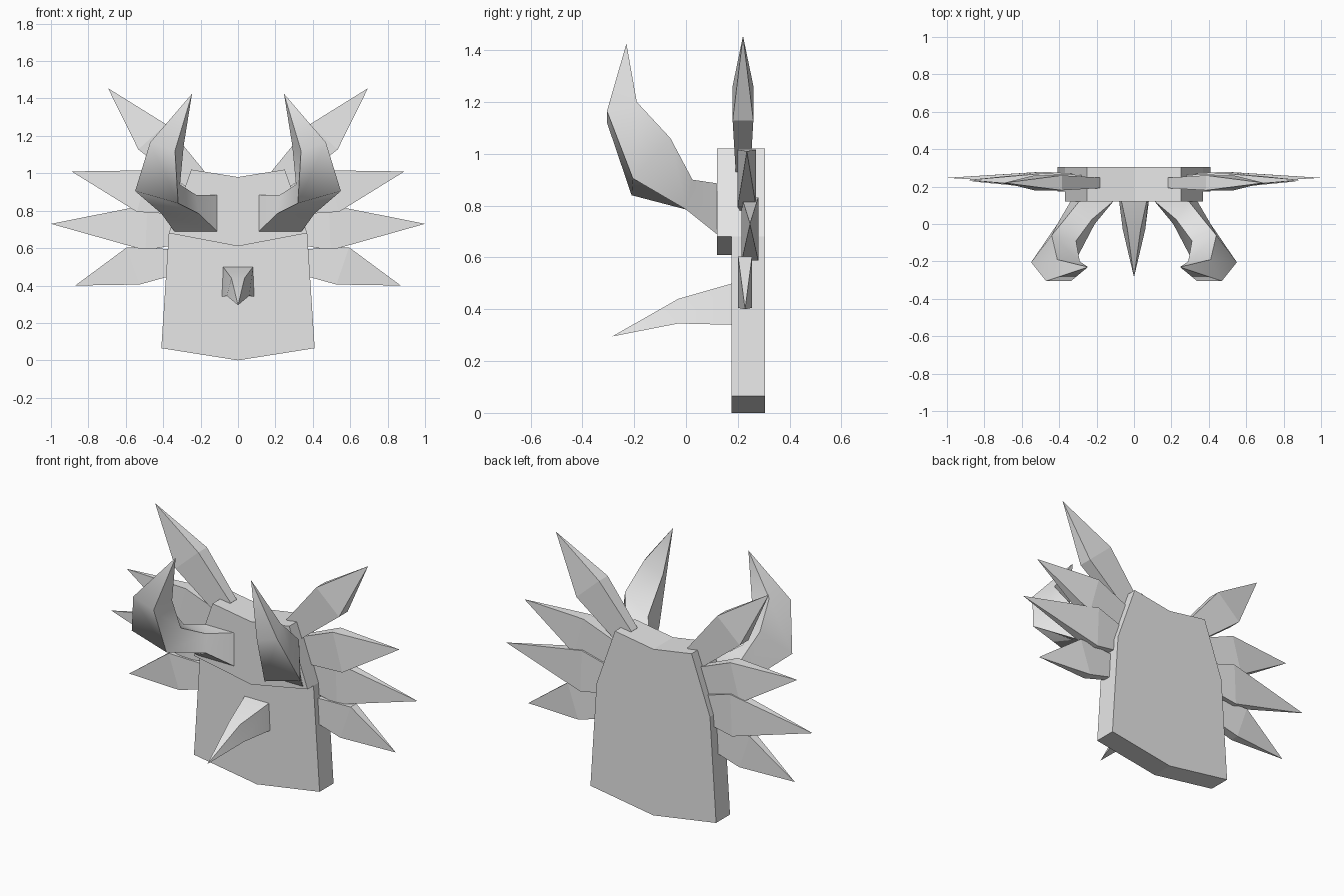
import bpy, bmesh
from mathutils import Vector

cube = bpy.data.objects.get("Cube")
if cube:
    bpy.data.objects.remove(cube, do_unlink=True)

# One plain grey for every part
grey = bpy.data.materials.new("plain_grey")
grey.use_nodes = True
grey.diffuse_color = (0.8, 0.8, 0.8, 1)
grey.node_tree.nodes["Principled BSDF"].inputs["Base Color"].default_value = (0.8, 0.8, 0.8, 1)


def finish(name, bm):
    bmesh.ops.recalc_face_normals(bm, faces=bm.faces[:])
    mesh = bpy.data.meshes.new(name)
    bm.to_mesh(mesh)
    bm.free()
    mesh.materials.append(grey)
    obj = bpy.data.objects.new(name, mesh)
    bpy.context.collection.objects.link(obj)


def slab(name, half_outline, y_front, y_back):
    """Extrude a left-right symmetric x/z outline from front to back."""
    mirrored = [(-x, z) for x, z in reversed(half_outline) if x > 0]
    bm = bmesh.new()
    face = bm.faces.new([bm.verts.new((x, y_front, z)) for x, z in half_outline + mirrored])
    new = bmesh.ops.extrude_face_region(bm, geom=[face])["geom"]
    verts = [v for v in new if isinstance(v, bmesh.types.BMVert)]
    bmesh.ops.translate(bm, verts=verts, vec=(0, y_back - y_front, 0))
    finish(name, bm)


def spike(name, rings, tip, side=1, smooth=False):
    """Four-sided loft through the rings, ending in a point."""
    bm = bmesh.new()
    loops = [[bm.verts.new((side * x, y, z)) for x, y, z in ring] for ring in rings]
    end = bm.verts.new((side * tip[0], tip[1], tip[2]))
    bm.faces.new(loops[0])
    for i in range(4):
        j = (i + 1) % 4
        for a, b in zip(loops, loops[1:]):
            bm.faces.new((a[i], a[j], b[j], b[i]))
        bm.faces.new((loops[-1][i], loops[-1][j], end))
    if smooth:
        # Smooth along the length, crisp at the four corner edges and base
        for f in bm.faces:
            f.smooth = True
        for i in range(4):
            chain = [loop[i] for loop in loops] + [end]
            for a, b in zip(chain, chain[1:]):
                bm.edges.get((a, b)).smooth = False
            bm.edges.get((loops[0][i], loops[0][i - 1])).smooth = False
    finish(name, bm)


# Head plate and the raised brow on its upper front
slab("head_plate", [(0, 0), (0.41, 0.065), (0.37, 0.68), (0.25, 1.02), (0, 0.98)], 0.175, 0.305)
slab("brow_plate", [(0, 0.61), (0.37, 0.68), (0.25, 1.02), (0, 0.98)], 0.12, 0.175)

# Nose horn
spike("nose_horn", [
    [(-0.08, 0.18, 0.5), (0.08, 0.18, 0.5), (0.087, 0.18, 0.34), (-0.087, 0.18, 0.34)],
    [(-0.035, -0.03, 0.44), (0.035, -0.03, 0.44), (0.06, -0.03, 0.345), (-0.06, -0.03, 0.345)],
], (0, -0.285, 0.295), smooth=True)

# Brow horn rings: inner top, inner bottom, outer bottom, outer top
horn = [
    [(0.107, 0.125, 0.885), (0.107, 0.125, 0.685), (0.337, 0.125, 0.685), (0.29, 0.125, 0.885)],
    [(0.225, 0.025, 0.885), (0.21, 0, 0.785), (0.41, 0, 0.785), (0.37, 0.025, 0.9)],
    [(0.31, -0.09, 0.94), (0.32, -0.21, 0.84), (0.55, -0.205, 0.905), (0.44, -0.06, 1.06)],
    [(0.29, -0.2, 1.15), (0.337, -0.305, 1.12), (0.47, -0.305, 1.165), (0.41, -0.19, 1.2)],
]

# Frill spikes: base centre, middle centre, tip (x, z), half width, depth, half thickness
frills = [
    ("top", (0.23, 0.97), (0.459, 1.195), (0.695, 1.455), 0.1, 0.22, 0.04),
    ("upper", (0.27, 0.85), (0.51, 0.905), (0.89, 1.01), 0.115, 0.235, 0.036),
    ("middle", (0.31, 0.7), (0.49, 0.71), (1.0, 0.73), 0.122, 0.247, 0.032),
    ("lower", (0.33, 0.53), (0.56, 0.505), (0.87, 0.4), 0.105, 0.228, 0.027),
]


def section(centre, across, width, y, thick):
    return [(centre[0] + s * across.x * width, y + t * thick, centre[1] + s * across.y * width)
            for s, t in ((1, 1), (1, -1), (-1, -1), (-1, 1))]


# Mirrored horns and frill
for label, side in (("left", 1), ("right", -1)):
    spike(label + "_brow_horn", horn, (0.246, -0.23, 1.425), side, True)
    for level, base, middle, tip, width, y, thick in frills:
        along = (Vector(tip) - Vector(middle)).normalized()
        across = Vector((-along.y, along.x))
        rings = [section(base, across, width * 0.65, y, thick * 0.7),
                 section(middle, across, width, y, thick)]
        spike(f"{label}_{level}_frill_spike", rings, (tip[0], y, tip[1]), side)
